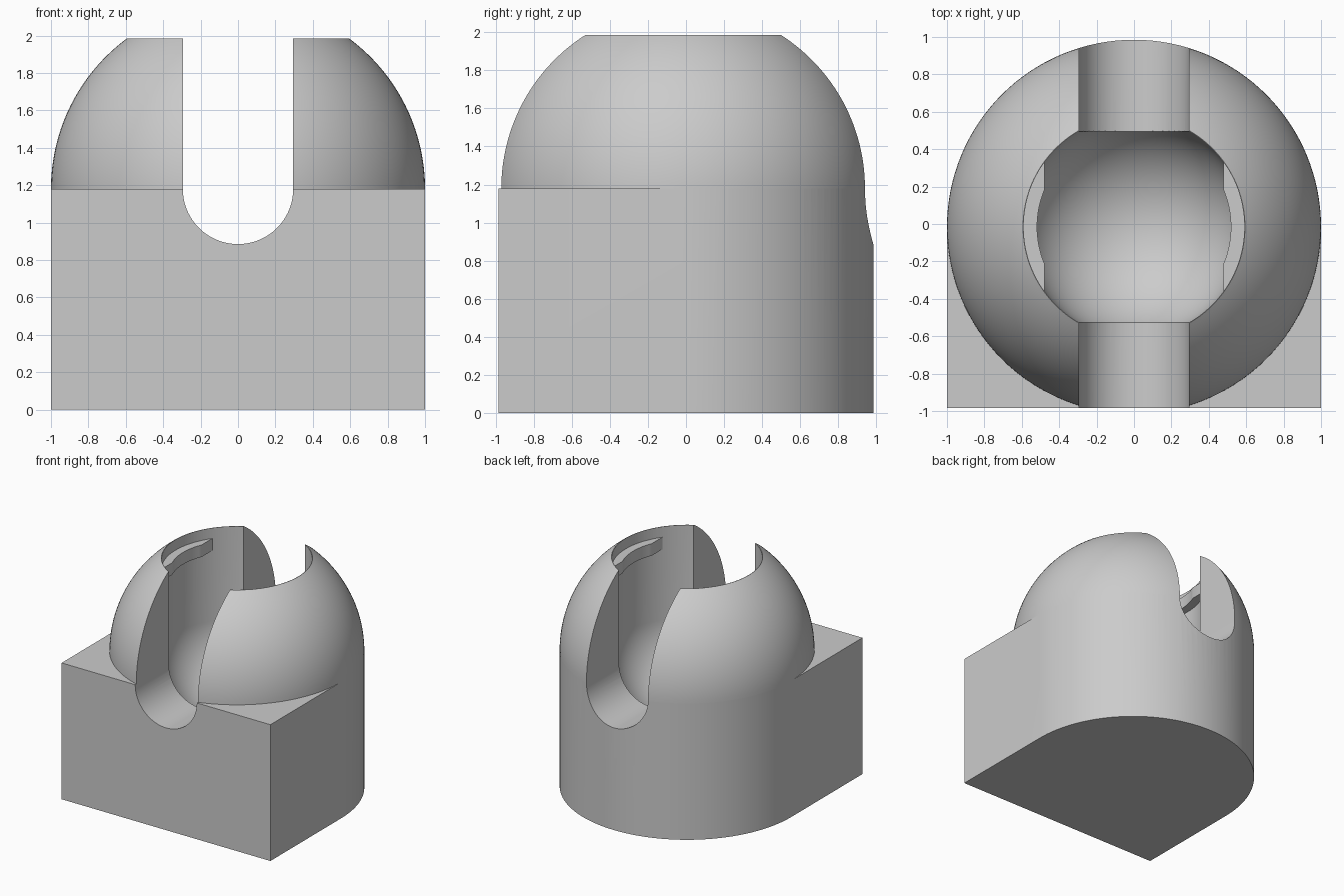
import bpy
import bmesh
from math import sin, cos, pi, asin, acos, sqrt

cube = bpy.data.objects.get("Cube")
if cube:
    bpy.data.objects.remove(cube)

CY = -0.015          # centre of the round body in y
ZC = 1.18            # ball centre height
TOP = 1.985          # flat top of the dome
FRONT = -0.985       # front face of the block
BORE = 0.59          # socket radius
SLOT = 0.295         # slot half width
SEG = 128

grey = bpy.data.materials.new("light grey")
grey.use_nodes = True
grey.diffuse_color = (0.6, 0.6, 0.6, 1)
grey.node_tree.nodes["Principled BSDF"].inputs["Base Color"].default_value = (0.6, 0.6, 0.6, 1)


def finish(name, bm):
    bmesh.ops.remove_doubles(bm, verts=bm.verts, dist=1e-5)
    bmesh.ops.recalc_face_normals(bm, faces=bm.faces)
    mesh = bpy.data.meshes.new(name)
    bm.to_mesh(mesh)
    bm.free()
    mesh.materials.append(grey)
    obj = bpy.data.objects.new(name, mesh)
    bpy.context.collection.objects.link(obj)
    return obj


def lathe(name, profile):
    """Spin an (r, z) profile about the body axis."""
    bm = bmesh.new()
    verts = [bm.verts.new((r, CY, z)) for r, z in profile]
    edges = [bm.edges.new(pair) for pair in zip(verts, verts[1:])]
    bmesh.ops.spin(bm, geom=verts + edges, cent=(0, CY, 0), axis=(0, 0, 1),
                   angle=2 * pi, steps=SEG, use_merge=True)
    return finish(name, bm)


def extrude(name, points, vec):
    """Push a flat outline along a vector."""
    bm = bmesh.new()
    face = bm.faces.new([bm.verts.new(p) for p in points])
    new = bmesh.ops.extrude_face_region(bm, geom=[face], use_keep_orig=True)["geom"]
    bmesh.ops.translate(bm, vec=vec, verts=[v for v in new if isinstance(v, bmesh.types.BMVert)])
    return finish(name, bm)


def arc(r, a, b, n):
    return [(r * cos(a + (b - a) * i / n), r * sin(a + (b - a) * i / n)) for i in range(n + 1)]


def boolean(obj, tool, operation):
    mod = obj.modifiers.new(tool.name, "BOOLEAN")
    mod.object, mod.operation, mod.solver = tool, operation, "EXACT"
    bpy.context.view_layer.objects.active = obj
    bpy.ops.object.modifier_apply(modifier=mod.name)
    bpy.data.objects.remove(tool)


def smooth(obj):
    bpy.ops.object.select_all(action="DESELECT")
    obj.select_set(True)
    bpy.context.view_layer.objects.active = obj
    bpy.ops.object.shade_smooth_by_angle(angle=pi / 7)


# Block: square front, half-round back
outline = [(x, y + CY, 0) for x, y in arc(1, 0, pi, SEG // 2)]
outline += [(-1, FRONT, 0), (1, FRONT, 0)]
body = extrude("socket_body", outline, (0, 0, ZC))

# Truncated dome on the block
dome = [(r, ZC + z) for r, z in arc(1, 0, asin(TOP - ZC), 32)]
boolean(body, lathe("dome", [(0, ZC)] + dome + [(0, TOP)]), "UNION")

# Round-bottomed socket, open at the top
bowl = [(r, ZC + z) for r, z in arc(BORE, -pi / 2, 0, 32)]
boolean(body, lathe("socket_cutter", bowl + [(BORE, 2.2), (0, 2.2)]), "DIFFERENCE")

# U-shaped slot running front to back
u_shape = [(x, -1.2, ZC + z) for x, z in arc(SLOT, pi, 2 * pi, 48)]
u_shape += [(SLOT, -1.2, 2.2), (-SLOT, -1.2, 2.2)]
boolean(body, extrude("slot_cutter", u_shape, (0, 2.4, 0)), "DIFFERENCE")
smooth(body)

# Retaining lips inside the socket, straight with a hollowed middle
FLAT, HOLLOW, EMBED = 0.478, 0.518, 0.6
outer, inner = acos(FLAT / EMBED), acos(FLAT / HOLLOW)
lip = arc(EMBED, -outer, outer, 24) + arc(HOLLOW, inner, -inner, 16)
for side, name in ((1, "left_lip"), (-1, "right_lip")):
    points = [(side * x, y + CY, ZC + 0.61) for x, y in lip]
    smooth(extrude(name, points, (0, 0, 0.104)))
